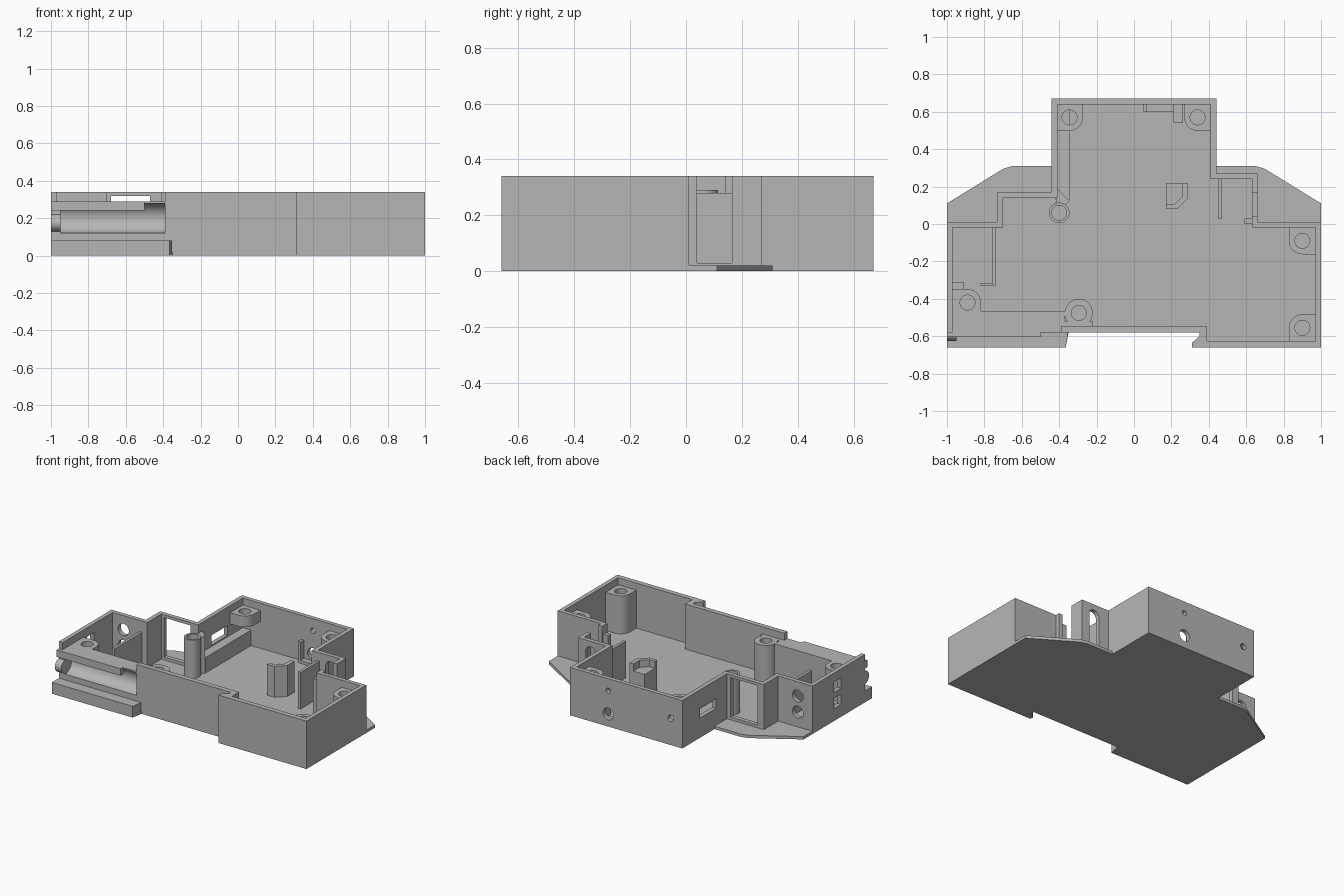
import bpy, bmesh, math
from mathutils import Matrix, Vector

cube = bpy.data.objects.get("Cube")
if cube:
    bpy.data.objects.remove(cube, do_unlink=True)

grey = bpy.data.materials.new("housing grey")
grey.use_nodes = True
grey.diffuse_color = (0.47, 0.47, 0.47, 1)
grey.node_tree.nodes["Principled BSDF"].inputs["Base Color"].default_value = (0.47, 0.47, 0.47, 1)

TOP, FLOOR = 0.34, 0.02


def finish(name, bm):
    bmesh.ops.recalc_face_normals(bm, faces=bm.faces)
    mesh = bpy.data.meshes.new(name)
    bm.to_mesh(mesh)
    bm.free()
    mesh.materials.append(grey)
    obj = bpy.data.objects.new(name, mesh)
    bpy.context.collection.objects.link(obj)
    return obj


def prism(name, outline, z0, z1):
    bm = bmesh.new()
    face = bm.faces.new([bm.verts.new((x, y, z0)) for x, y in outline])
    up = bmesh.ops.extrude_face_region(bm, geom=[face])["geom"]
    bmesh.ops.translate(bm, vec=(0, 0, z1 - z0), verts=[v for v in up if isinstance(v, bmesh.types.BMVert)])
    return finish(name, bm)


def box(name, x0, x1, y0, y1, z0, z1):
    return prism(name, [(x0, y0), (x1, y0), (x1, y1), (x0, y1)], z0, z1)


def rod(name, centre, radius, length, axis="Z"):
    bm = bmesh.new()
    turn = {"X": Matrix.Rotation(math.pi / 2, 4, "Y"),
            "Y": Matrix.Rotation(math.pi / 2, 4, "X"), "Z": Matrix()}[axis]
    bmesh.ops.create_cone(bm, cap_ends=True, segments=32, radius1=radius, radius2=radius,
                          depth=length, matrix=Matrix.Translation(Vector(centre)) @ turn)
    return finish(name, bm)


def cut(obj, *cutters):
    for cutter in cutters:
        mod = obj.modifiers.new("cut", "BOOLEAN")
        mod.operation, mod.solver, mod.object = "DIFFERENCE", "EXACT", cutter
        bpy.context.view_layer.objects.active = obj
        bpy.ops.object.modifier_apply(modifier=mod.name)
        bpy.data.objects.remove(cutter, do_unlink=True)
    return obj


# Base plate with flared cable aprons and the rail notch
prism("base_plate", [
    (-1, -.66), (-.365, -.66), (-.35, -.58), (.35, -.58), (.35, -.60), (.31, -.635), (.31, -.66),
    (1, -.66), (1, .11), (.7, .295), (.65, .31), (.44, .31), (.44, .67),
    (-.44, .67), (-.44, .31), (-.65, .31), (-.7, .295), (-1, .11)], 0, FLOOR)

# Stepped outer wall
wall = prism("outer_wall", [
    (-1, -.58), (.35, -.58), (.35, -.60), (.31, -.635), (.31, -.66), (1, -.66), (1, .01),
    (.66, .01), (.66, .27), (.44, .27), (.44, .67), (-.44, .67), (-.44, .17),
    (-.73, .17), (-.73, .01), (-1, .01)], .005, TOP)
cut(wall, prism("cavity", [
    (-.97, -.545), (.39, -.545), (.39, -.625), (.97, -.625), (.97, -.02), (.63, -.02),
    (.63, .24), (.41, .24), (.41, .64), (-.41, .64), (-.41, .14), (-.70, .14),
    (-.70, -.02), (-.97, -.02)], -.1, .5))


def groove():
    return rod("groove", (-.67, -.585, .2), .08, .56, "X")


# Openings through the wall
cut(wall,
    groove(),
    box("front_lowering", -.97, -.39, -.7, -.5, .29, .5),
    box("cable_window", -.68, -.47, .1, .2, .04, .32),
    box("side_notch", .6, .7, .04, .165, .03, .5),
    box("arch_slot", .52, .6, .2, .3, .03, .26),
    rod("arch_top", (.56, .25, .26), .04, .2, "Y"),
    box("inner_slot", -.5, -.38, .29, .47, .14, .21),
    rod("lamp_hole", (.14, .65, .09), .042, .2, "Y"),
    rod("pin_hole_a", (.14, .65, .255), .018, .2, "Y"),
    rod("pin_hole_b", (-.35, .65, .19), .022, .2, "Y"))
for z in (.125, .24):
    cut(wall,
        rod("plug_hole", (-.885, 0, z), .042, .2, "Y"),
        box("jack_window", -1.1, -.9, -.31, -.23, z - .037, z + .037))

# Rail clamp side: groove block, cover strip, peg and foot
cut(box("groove_block", -.975, -.37, -.575, -.465, .01, .29), groove())
box("groove_cover", -1, -.5, -.605, -.57, .24, .29)
rod("groove_peg", (-.975, -.58, .175), .045, .05, "X")
prism("rail_foot", [(-1, -.66), (-.365, -.66), (-.355, -.60), (-.355, -.57), (-1, -.57)], .005, .08)


# Screw bosses that blend into a corner of the wall
def corner_boss(name, cx, cy, sx, sy, z0=.01, z1=.29, r=.072, d=.085):
    arc = [(cx - sx * r * math.sin(a), cy - sy * r * math.cos(a))
           for a in [i * math.pi / 16 for i in range(9)]]
    outline = [(cx + sx * d, cy + sy * d), (cx + sx * d, cy - sy * r)] + arc + [(cx - sx * r, cy + sy * d)]
    cut(prism(name, outline, z0, z1), rod("screw_hole", (cx, cy, .3), .04, .34))


corner_boss("back_right_boss", -.345, .57, -1, 1, z0=.21)
corner_boss("back_left_boss", .34, .57, 1, 1)
corner_boss("side_boss", .9, -.09, 1, 1)
corner_boss("front_left_boss", .9, -.555, 1, -1)
corner_boss("front_right_boss", -.89, -.42, -1, -1)

# Free standing screw posts
for name, x, y, r in (("front_post", -.295, -.475, .075), ("middle_post", -.4, .06, .055)):
    cut(rod(name, (x, y, .15), r, .28), rod("screw_hole", (x, y, .3), .04, .34))
box("front_post_web", -.37, -.22, -.56, -.52, .01, .29)
prism("middle_post_web", [(-.42, .1), (-.37, .1), (-.345, .125), (-.41, .19)], .01, .28)

# Ledge, partitions and ribs
box("slot_ledge", -.42, -.345, .13, .645, .01, .13)
box("left_partition", -.76, -.74, -.33, -.015, .01, .26)
box("partition_foot", -.82, -.75, -.33, -.315, .01, .1)
box("jack_rest", -.975, -.91, -.36, -.31, .01, .08)
box("right_rib", .45, .47, .03, .245, .01, .28)
box("notch_stop", .59, .64, 0, .03, .01, .28)
box("lamp_rib", .05, .07, .6, .645, .01, .17)
box("lamp_shelf", .07, .21, .6, .645, .01, .04)
box("lamp_block", .21, .26, .54, .645, .01, .17)

# Angled bracket in the middle
prism("centre_bracket", [(.17, .08), (.23, .08), (.29, .14), (.29, .22), (.26, .22),
                         (.26, .15), (.215, .105), (.17, .105)], .01, .24)
prism("bracket_core", [(.17, .1), (.22, .1), (.265, .145), (.265, .22), (.17, .22)], .01, .19)

# Smooth round parts while keeping edges crisp
bpy.ops.object.select_all(action="DESELECT")
for obj in bpy.context.scene.objects:
    if obj.type == "MESH" and grey.name in obj.data.materials:
        obj.select_set(True)
        bpy.context.view_layer.objects.active = obj
bpy.ops.object.shade_smooth_by_angle(angle=math.radians(30))
